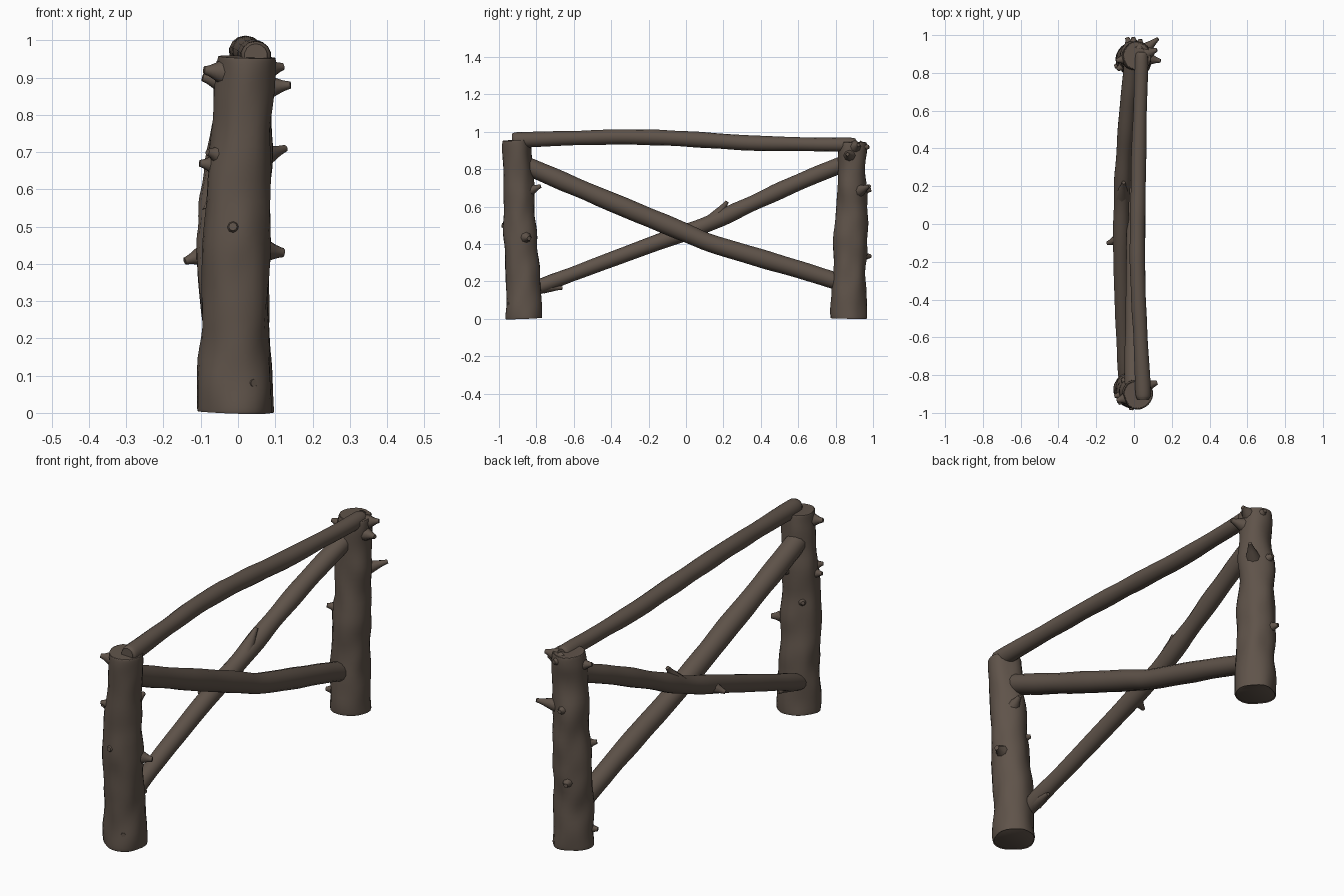
import bpy, bmesh, math
from mathutils import Vector, noise

bark = bpy.data.materials.new("dark_brown_bark")
bark.diffuse_color = (0.115, 0.087, 0.068, 1)


def smooth_path(pts, steps):
    """Catmull-Rom interpolation of (x, y, z, radius) points."""
    p = [Vector(q) for q in pts]
    p = [2 * p[0] - p[1]] + p + [2 * p[-1] - p[-2]]
    out = []
    for i in range(1, len(p) - 2):
        a, b, c, d = p[i - 1:i + 3]
        for s in range(steps):
            t = s / steps
            out.append(0.5 * (2 * b + (c - a) * t + (2 * a - 5 * b + 4 * c - d) * t * t
                              + (3 * b - a - 3 * c + d) * t ** 3))
    return out + [p[-2]]


def tube(bm, pts, sides, steps, bump=0.0, freq=10.0):
    """Log-like tube with flat ends and a noisy bark radius."""
    path = smooth_path(pts, steps)
    axis = (path[-1].to_3d() - path[0].to_3d()).normalized()
    ref = Vector((1, 0, 0)) if abs(axis.x) < 0.7 else Vector((0, 0, 1))
    u = axis.cross(ref).normalized()
    v = axis.cross(u)
    rings = []
    for q in path:
        c, r = Vector(q[:3]), q[3]
        ring = []
        for k in range(sides):
            a = math.tau * k / sides
            d = u * math.cos(a) + v * math.sin(a)
            s = c + d * r
            n = noise.noise(Vector((s.x * freq, s.y * freq, s.z * freq * 0.6)))
            ring.append(bm.verts.new(s + d * n * bump))
        rings.append(ring)
    for a, b in zip(rings, rings[1:]):
        for k in range(sides):
            j = (k + 1) % sides
            bm.faces.new((a[k], a[j], b[j], b[k]))
    bm.faces.new(rings[0])
    bm.faces.new(rings[-1])


def knot(bm, base, direction, length, r):
    """Broken branch stub flaring into the trunk."""
    b, d = Vector(base), Vector(direction).normalized()
    pts = []
    for t, k in ((0, 1.6), (0.45, 1.0), (0.75, 0.6), (1, 0.4)):
        pts.append((*(b + d * length * t), r * k))
    tube(bm, pts, 8, 2)


def finish(name, bm):
    bmesh.ops.recalc_face_normals(bm, faces=bm.faces)
    me = bpy.data.meshes.new(name)
    bm.to_mesh(me)
    bm.free()
    me.materials.append(bark)
    ob = bpy.data.objects.new(name, me)
    bpy.context.collection.objects.link(ob)


def post(name, pts, knots):
    bm = bmesh.new()
    tube(bm, pts, 24, 7, 0.012, 13)
    for ang, z, reach, r, rise in knots:
        # start inside the trunk at this height
        i = min(range(len(pts)), key=lambda n: abs(pts[n][2] - z))
        a = math.radians(ang)
        d = Vector((math.cos(a), math.sin(a), rise))
        start = Vector((pts[i][0], pts[i][1], z - rise * reach)) + d * 0.05
        knot(bm, start, d, (reach - 0.05) * d.length, r)
    finish(name, bm)


# Posts: (angle, height, reach, radius, rise) for each knot
post("front_post",
     [(-0.007, -0.865, 0.005, 0.092), (-0.007, -0.866, 0.02, 0.098),
      (-0.007, -0.87, 0.2, 0.093), (-0.005, -0.885, 0.4, 0.09),
      (0.0, -0.893, 0.6, 0.086), (0.012, -0.9, 0.8, 0.078),
      (0.02, -0.905, 0.94, 0.077), (0.02, -0.905, 0.955, 0.072)],
     [(195, 0.92, 0.115, 0.026, 0.1), (190, 0.67, 0.105, 0.022, 0.1),
      (20, 0.43, 0.135, 0.03, -0.1), (80, 0.71, 0.125, 0.024, 0.4),
      (265, 0.50, 0.10, 0.028, 0.1), (215, 0.7, 0.1, 0.022, 0.2),
      (300, 0.08, 0.10, 0.025, 0), (130, 0.55, 0.1, 0.022, 0.2)])
post("back_post",
     [(0.0, 0.87, 0.005, 0.09), (0.0, 0.87, 0.02, 0.096),
      (0.0, 0.872, 0.2, 0.09), (0.002, 0.88, 0.4, 0.088),
      (0.005, 0.885, 0.6, 0.083), (0.012, 0.885, 0.8, 0.078),
      (0.018, 0.885, 0.93, 0.076), (0.018, 0.885, 0.945, 0.07)],
     [(-10, 0.88, 0.125, 0.024, 0.1), (40, 0.71, 0.15, 0.024, 0.3),
      (20, 0.93, 0.11, 0.024, 0.2), (80, 0.92, 0.095, 0.024, 0.1),
      (95, 0.69, 0.105, 0.024, 0.1), (110, 0.335, 0.115, 0.025, 0),
      (215, 0.50, 0.11, 0.025, 0.2), (200, 0.08, 0.11, 0.025, 0),
      (190, 0.9, 0.115, 0.024, 0.2)])


def beam(name, pts, knots=()):
    bm = bmesh.new()
    tube(bm, pts, 14, 6, 0.005, 6)
    for k in knots:
        knot(bm, *k)
    finish(name, bm)


# Top rail resting on the posts
beam("top_rail",
     [(0.048, -0.93, 0.96, 0.028), (0.048, -0.88, 0.957, 0.04),
      (0.035, -0.6, 0.966, 0.04), (0.02, -0.3, 0.973, 0.042),
      (0.018, 0.0, 0.962, 0.041), (0.025, 0.35, 0.94, 0.04),
      (0.035, 0.7, 0.932, 0.037), (0.04, 0.88, 0.932, 0.036),
      (0.04, 0.91, 0.932, 0.025)])

# Crossed braces
beam("outer_brace",
     [(0.0, -0.87, 0.825, 0.048), (0.0, -0.75, 0.775, 0.05),
      (0.005, -0.4, 0.625, 0.051), (0.012, 0.0, 0.46, 0.05),
      (0.014, 0.16, 0.395, 0.05), (0.005, 0.5, 0.295, 0.048),
      (-0.01, 0.78, 0.208, 0.046), (-0.012, 0.87, 0.18, 0.044)])
beam("inner_brace",
     [(-0.045, -0.87, 0.14, 0.036), (-0.05, -0.75, 0.185, 0.039),
      (-0.062, -0.45, 0.298, 0.04), (-0.07, -0.15, 0.41, 0.043),
      (-0.066, 0.1, 0.50, 0.043), (-0.055, 0.35, 0.615, 0.043),
      (-0.035, 0.6, 0.73, 0.043), (-0.015, 0.8, 0.812, 0.044),
      (-0.01, 0.87, 0.84, 0.042)],
     [((-0.065, 0.15, 0.53), (0.1, 0.65, 0.9), 0.12, 0.025),
      ((-0.075, -0.08, 0.43), (-0.9, -0.3, -0.3), 0.075, 0.024),
      ((-0.05, -0.76, 0.17), (0.1, 0.9, -0.05), 0.1, 0.022)])

bpy.ops.object.select_all(action='SELECT')
bpy.context.view_layer.objects.active = bpy.context.selected_objects[0]
bpy.ops.object.shade_smooth_by_angle(angle=math.radians(45))
